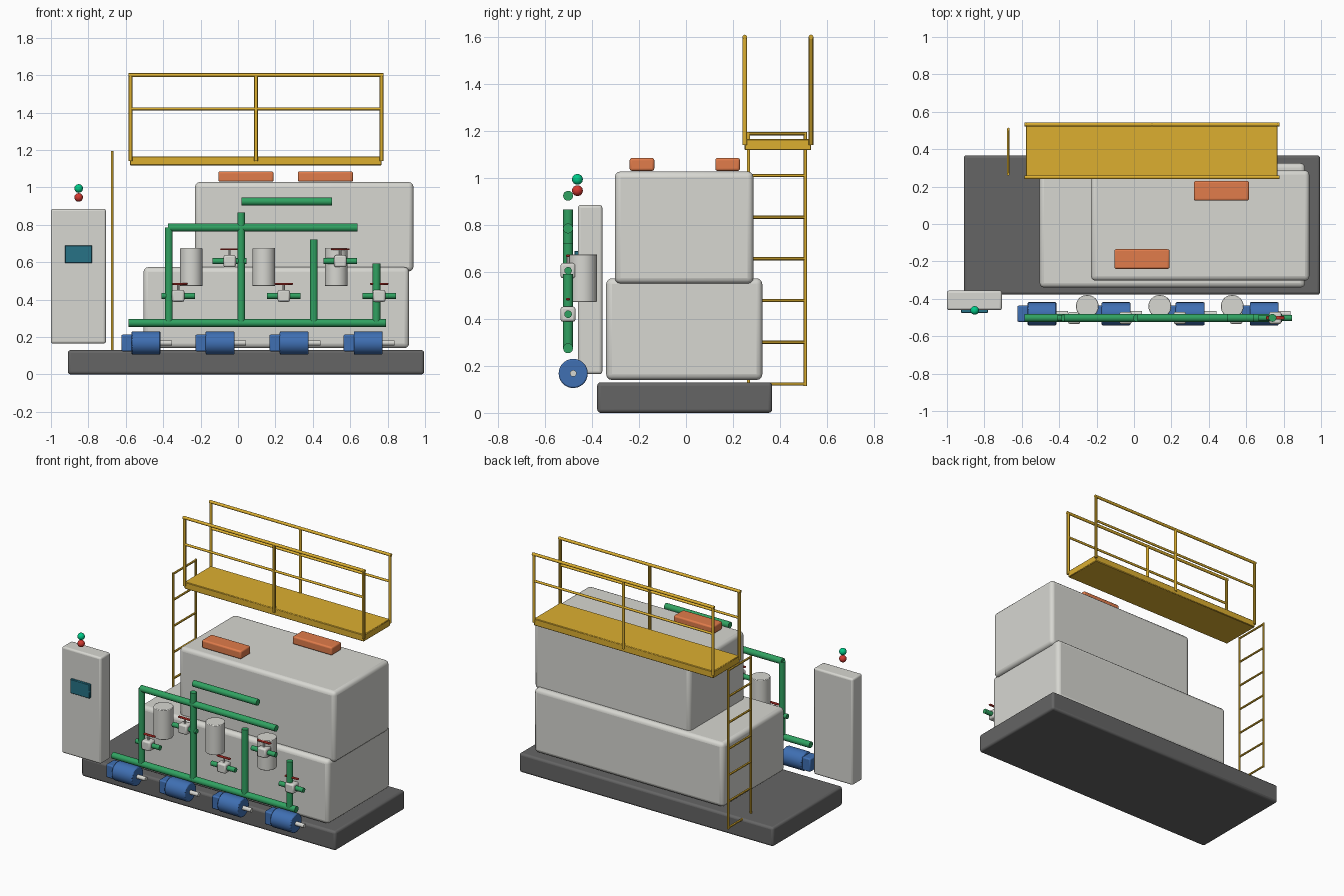
import bpy, math
from mathutils import Vector

if "Cube" in bpy.data.objects:
    bpy.data.objects.remove(bpy.data.objects["Cube"])


def material(name, rgb):
    m = bpy.data.materials.new(name)
    m.diffuse_color = (*rgb, 1)
    m.use_nodes = True
    m.node_tree.nodes["Principled BSDF"].inputs["Base Color"].default_value = m.diffuse_color
    return m


CREAM = material("cream", (0.68, 0.68, 0.64))
DARK = material("dark_grey", (0.13, 0.13, 0.13))
YELLOW = material("yellow", (0.72, 0.43, 0.03))
GREEN = material("green", (0.03, 0.36, 0.12))
BLUE = material("blue", (0.05, 0.16, 0.45))
ORANGE = material("orange", (0.75, 0.2, 0.07))
RED = material("red", (0.65, 0.04, 0.03))
TEAL = material("teal", (0.02, 0.17, 0.24))
LAMP_GREEN = material("lamp_green", (0.0, 0.6, 0.25))


def finish(o, name, mat, bevel=0.0, segments=3):
    o.name = name
    if mat:
        o.data.materials.append(mat)
    if bevel:
        b = o.modifiers.new("bevel", 'BEVEL')
        b.width = bevel
        b.segments = segments
        b.limit_method = 'ANGLE'
    bpy.ops.object.shade_smooth_by_angle()
    return o


def box(name, x, y, z, mat=None, bevel=0.0, segments=3):
    """Box from (min, max) ranges on each axis."""
    bpy.ops.mesh.primitive_cube_add(size=1, location=[sum(r) / 2 for r in (x, y, z)])
    o = bpy.context.object
    o.scale = [r[1] - r[0] for r in (x, y, z)]
    bpy.ops.object.transform_apply(location=False, rotation=False, scale=True)
    return finish(o, name, mat, bevel, segments)


def rod(name, a, b, r, mat=None, verts=24, bevel=0.0):
    """Cylinder between two points."""
    a, b = Vector(a), Vector(b)
    d = b - a
    bpy.ops.mesh.primitive_cylinder_add(vertices=verts, radius=r, depth=d.length, location=(a + b) / 2)
    o = bpy.context.object
    o.rotation_euler = d.to_track_quat('Z', 'Y').to_euler()
    return finish(o, name, mat, bevel, 2)


def ball(name, loc, r, mat):
    bpy.ops.mesh.primitive_uv_sphere_add(segments=24, ring_count=12, radius=r, location=loc)
    return finish(bpy.context.object, name, mat)


# Skid base and stacked housings
box("skid_base", (-0.91, 0.995), (-0.378, 0.367), (0, 0.13), DARK, 0.015)
box("lower_tank", (-0.505, 0.915), (-0.34, 0.325), (0.14, 0.573), CREAM, 0.025)
box("upper_tank", (-0.23, 0.938), (-0.303, 0.287), (0.55, 1.028), CREAM, 0.025)
box("front_hatch", (-0.105, 0.19), (-0.24, -0.135), (1.03, 1.085), ORANGE, 0.01)
box("rear_hatch", (0.32, 0.615), (0.125, 0.23), (1.03, 1.085), ORANGE, 0.01)

# Walkway with guard rails on both sides
box("walkway", (-0.578, 0.768), (0.25, 0.533), (1.118, 1.165), YELLOW, 0.004, 1)
for side, y in (("inner", 0.25), ("outer", 0.532)):
    for x in (-0.575, 0.096, 0.767):
        rod(side + "_rail_post", (x, y, 1.14), (x, y, 1.603), 0.01, YELLOW, 12)
    rod(side + "_top_rail", (-0.585, y, 1.6), (0.777, y, 1.6), 0.01, YELLOW, 12)
    rod(side + "_mid_rail", (-0.575, y, 1.42), (0.767, y, 1.42), 0.008, YELLOW, 12)

# Ladder
for y in (0.266, 0.508):
    rod("ladder_rail", (-0.672, y, 0.115), (-0.672, y, 1.195), 0.007, YELLOW, 12)
for i in range(7):
    z = 0.123 + i * 0.1775
    rod("ladder_rung", (-0.672, 0.266, z), (-0.672, 0.508, z), 0.007, YELLOW, 12)

# Pipework
PY, PR = -0.502, 0.021
for name, x0, x1, z in (("bottom_header", -0.585, 0.79, 0.275),
                        ("upper_header", -0.375, 0.64, 0.785),
                        ("top_pipe", 0.02, 0.502, 0.924)):
    rod(name, (x0, PY, z), (x1, PY, z), PR, GREEN)
for x, top in ((-0.37, 0.785), (0.017, 0.865), (0.405, 0.72), (0.74, 0.592)):
    rod("riser_pipe", (x, PY, 0.275), (x, PY, top), PR, GREEN)

# Valves: stub pipe, body, stem and red lever
for x, z in ((-0.32, 0.42), (-0.045, 0.605), (0.245, 0.42), (0.547, 0.605), (0.755, 0.42)):
    rod("valve_stub", (x - 0.09, PY, z), (x + 0.09, PY, z), 0.016, GREEN)
    box("valve_body", (x - 0.033, x + 0.033), (PY - 0.032, PY + 0.032),
        (z - 0.032, z + 0.032), CREAM, 0.01, 2)
    rod("valve_stem", (x, PY, z + 0.03), (x, PY, z + 0.063), 0.006, CREAM, 12)
    box("valve_lever", (x - 0.05, x + 0.05), (PY - 0.009, PY + 0.009),
        (z + 0.059, z + 0.069), RED, 0.003, 1)

# Filter canisters
for x in (-0.25, 0.138, 0.525):
    rod("filter_canister", (x, -0.44, 0.472), (x, -0.44, 0.675), 0.061, CREAM, 40, 0.004)

# Pumps: motor, terminal block and shaft
MY, MZ = -0.48, 0.168
for i in range(4):
    x = -0.492 + i * 0.396
    rod("pump_motor", (x - 0.077, MY, MZ), (x + 0.077, MY, MZ), 0.062, BLUE, 40, 0.006)
    box("pump_block", (x - 0.132, x - 0.06), (MY - 0.043, MY + 0.043),
        (MZ - 0.045, MZ + 0.045), BLUE, 0.008, 2)
    rod("pump_shaft", (x + 0.07, MY, MZ), (x + 0.14, MY, MZ), 0.014, CREAM)

# Control cabinet with screen and signal lamps
box("control_cabinet", (-1.0, -0.706), (-0.46, -0.356), (0.165, 0.885), CREAM, 0.012)
box("cabinet_screen", (-0.926, -0.78), (-0.475, -0.45), (0.595, 0.69), TEAL, 0.003, 1)
ball("green_lamp", (-0.852, -0.462, 0.994), 0.023, LAMP_GREEN)
ball("red_lamp", (-0.852, -0.462, 0.946), 0.023, RED)
